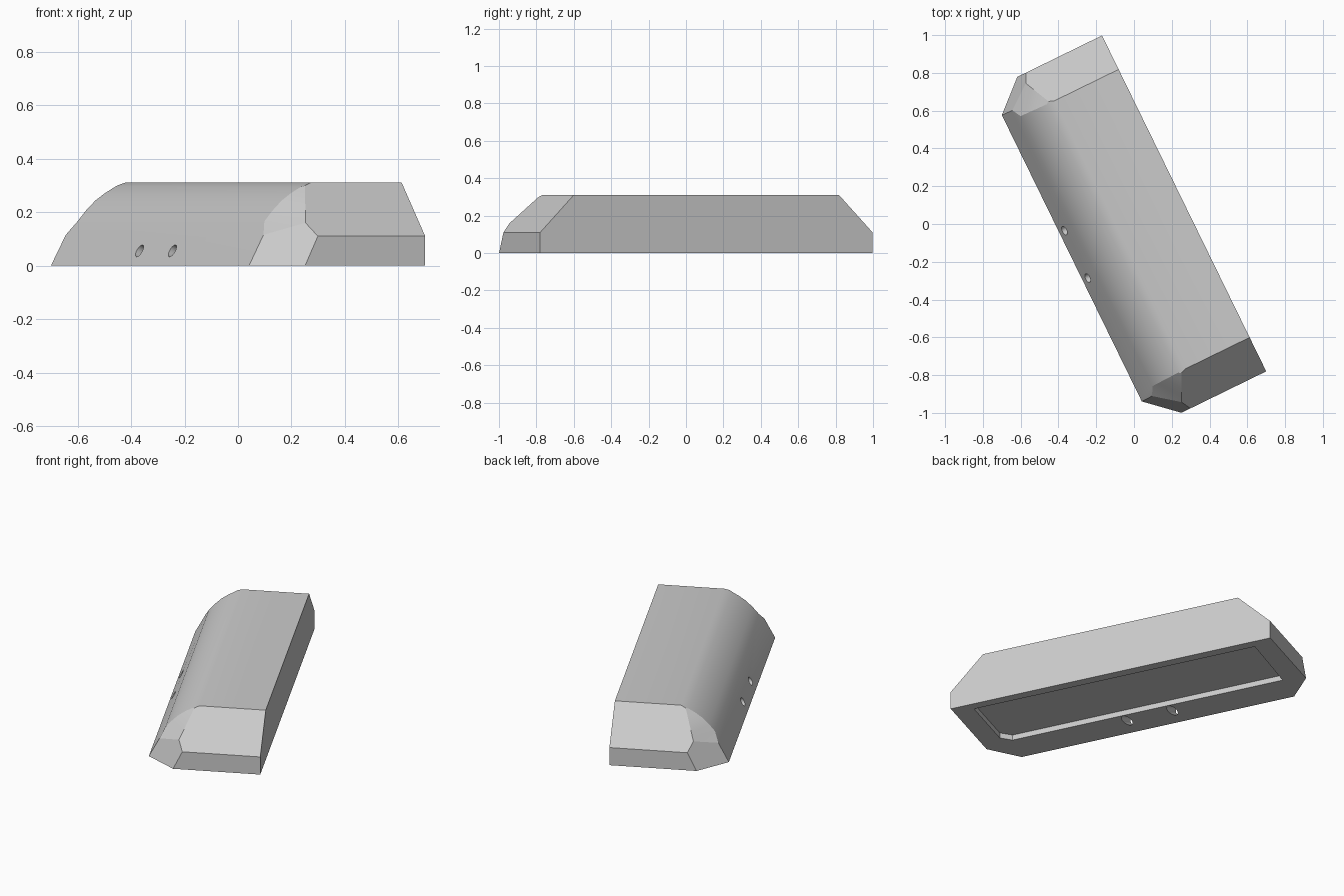
import bpy, bmesh, math
from mathutils import Vector, Matrix

if "Cube" in bpy.data.objects:
    bpy.data.objects.remove(bpy.data.objects["Cube"])

L = 1.98                                    # length along the long axis
U, V = Vector((-0.898, -0.439, 0)), Vector((-0.439, 0.898, 0))
ORIGIN = Vector((0.70, -0.78, 0))


def place(s, t, z):
    """Point from along, across, up in the tilted housing frame."""
    return ORIGIN + V * s + U * t + Vector((0, 0, z))


def finish(name, bm, mat):
    bmesh.ops.remove_doubles(bm, verts=bm.verts, dist=1e-5)
    bmesh.ops.recalc_face_normals(bm, faces=bm.faces)
    me = bpy.data.meshes.new(name)
    bm.to_mesh(me)
    bm.free()
    me.materials.append(mat)
    ob = bpy.data.objects.new(name, me)
    bpy.context.collection.objects.link(ob)
    return ob


grey = bpy.data.materials.new("grey")
grey.diffuse_color = (0.6, 0.6, 0.6, 1)
grey.use_nodes = True
grey.node_tree.nodes["Principled BSDF"].inputs["Base Color"].default_value = grey.diffuse_color

# Rounded shoulder section (across, up) and the seam on the sloped end
shoulder = [(0.575, 0.165), (0.541, 0.205), (0.502, 0.243),
            (0.462, 0.271), (0.422, 0.294), (0.38, 0.31)]
seam = [(0.05 + 0.139 * i / 4, 0.474 - 0.066 * i / 4) for i in range(5)]

bm = bmesh.new()


def end_points(far):
    def p(s, t, z):
        return bm.verts.new(place(L - s if far else s, t, z))
    d = {"A": [p(0, 0, 0), p(0, 0, 0.11), p(0.2, 0, 0.31)],
         "B": [p(0, 0.5, 0), p(0, 0.447, 0.11)],
         "C": [p(0.146, 0.662, 0), p(0.148, 0.601, 0.115)],
         "P": [p(0.194 + 0.0012 * i, t, z) for i, (t, z) in enumerate(shoulder)]}
    d["Q"] = [p(s, t, 0.11 + s) for s, t in seam] + [d["P"][-1]]
    return d


# Housing: both ends
ends = [end_points(False), end_points(True)]
for e in ends:
    A, B, C, P, Q = (e[k] for k in "ABCPQ")
    bm.faces.new([A[0], B[0], B[1], A[1]])              # upright end
    bm.faces.new([A[1], B[1], *Q, A[2]])                # sloped end
    bm.faces.new([B[0], C[0], C[1], Q[0], B[1]])        # cut corner
    bm.faces.new([C[1], P[0], Q[0]])                    # rounded corner
    for i in range(5):
        ring = [Q[i], P[i], P[i + 1], Q[i + 1]]
        bm.faces.new(ring if i < 4 else ring[:3])

# Housing: long faces joining the ends
a, b = ends


def bridge(*path):
    bm.faces.new([a[k][i] for k, i in path] + [b[k][i] for k, i in reversed(path)])


bridge(("A", 0), ("A", 1), ("A", 2))
bridge(("A", 2), ("P", 5))
bridge(("C", 0), ("C", 1), ("P", 0))
bridge(("A", 0), ("B", 0), ("C", 0))
for i in range(5):
    bridge(("P", i), ("P", i + 1))
housing = finish("housing", bm, grey)

# Cutter for the shallow recess underneath
bm = bmesh.new()
outline = [(0.12, 0.055), (1.86, 0.055), (1.85, 0.466), (0.176, 0.466), (0.12, 0.414)]
base = bm.faces.new([bm.verts.new(place(s, t, -0.05)) for s, t in outline])
top = bmesh.ops.extrude_face_region(bm, geom=[base])["geom"]
bmesh.ops.translate(bm, vec=(0, 0, 0.083),
                    verts=[v for v in top if isinstance(v, bmesh.types.BMVert)])
cutters = [finish("recess_cutter", bm, grey)]

# Cutters for the two angled holes from the side through to the underside
axis = (U * 0.89 + Vector((0, 0, 0.46))).normalized()
for s in (0.859, 1.139):
    bm = bmesh.new()
    m = (Matrix.Translation(place(s, 0.633, 0.055) - axis * 0.09)
         @ axis.to_track_quat('Z', 'Y').to_matrix().to_4x4())
    bmesh.ops.create_cone(bm, cap_ends=True, segments=24, radius1=0.025,
                          radius2=0.025, depth=0.30, matrix=m)
    cutters.append(finish("hole_cutter", bm, grey))

bpy.context.view_layer.objects.active = housing
housing.select_set(True)
for c in cutters:
    mod = housing.modifiers.new(c.name, 'BOOLEAN')
    mod.object, mod.operation, mod.solver = c, 'DIFFERENCE', 'EXACT'
    bpy.ops.object.modifier_apply(modifier=mod.name)
    bpy.data.objects.remove(c)
bpy.ops.object.shade_smooth_by_angle(angle=math.radians(25))
